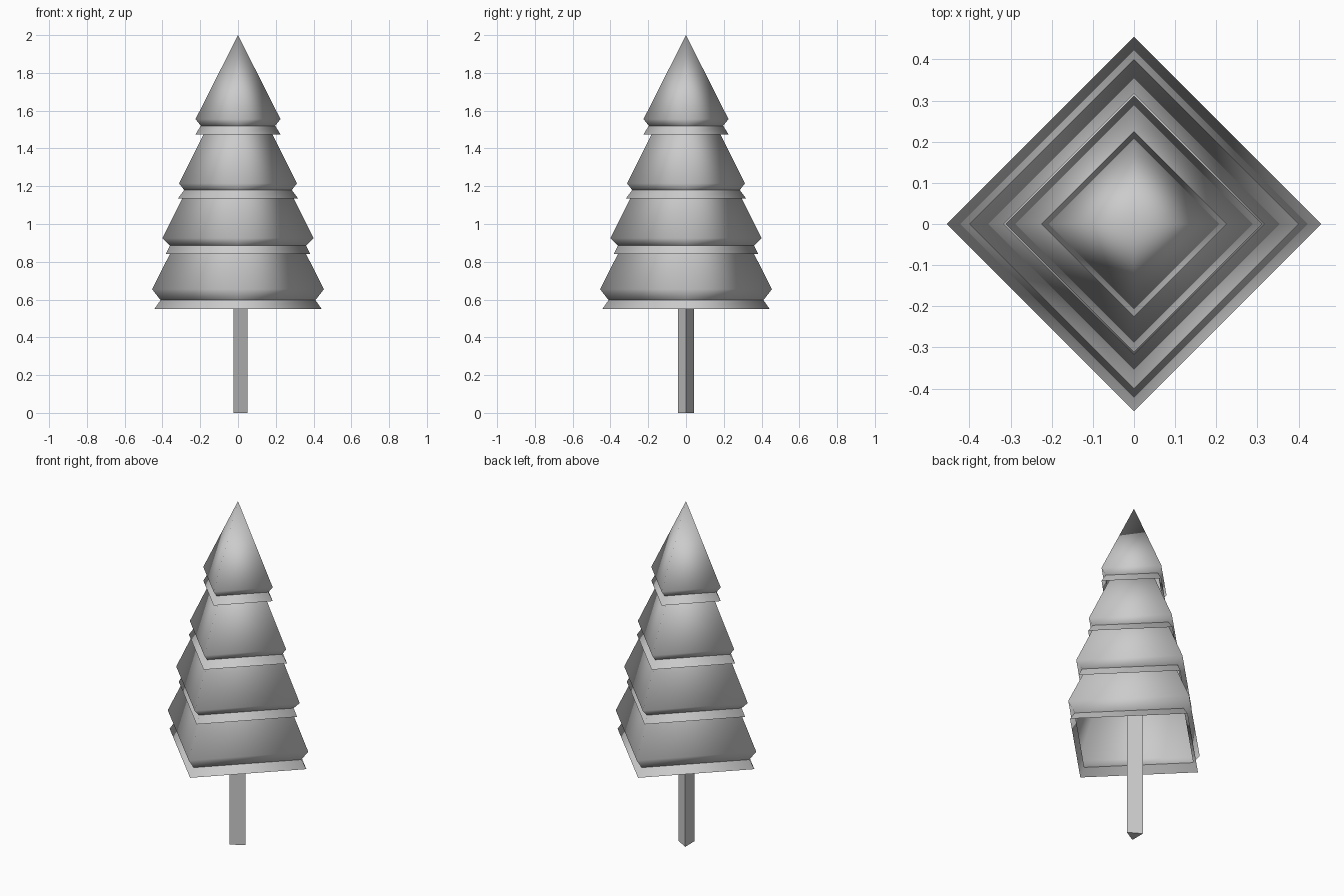
import bpy, bmesh
from math import cos, sin, tau

cube = bpy.data.objects.get("Cube")
if cube:
    bpy.data.objects.remove(cube)

grey = bpy.data.materials.new("light grey")
grey.use_nodes = True
grey.diffuse_color = (0.6, 0.6, 0.6, 1)
grey.node_tree.nodes["Principled BSDF"].inputs["Base Color"].default_value = (0.6, 0.6, 0.6, 1)


def finish(name, bm):
    mesh = bpy.data.meshes.new(name)
    bm.to_mesh(mesh)
    bm.free()
    mesh.materials.append(grey)
    obj = bpy.data.objects.new(name, mesh)
    bpy.context.collection.objects.link(obj)
    return obj


def ring(bm, sides, radius, z):
    return [bm.verts.new((radius * cos(tau * i / sides), radius * sin(tau * i / sides), z))
            for i in range(sides)]


def bridge(bm, low, high):
    n = len(low)
    return [bm.faces.new((low[i], low[(i + 1) % n], high[(i + 1) % n], high[i])) for i in range(n)]


def branch_tier(name, apex_z, rim, neck, hem):
    """Hollow four-sided cone, tucked in at the neck and flared out at the hem."""
    bm = bmesh.new()
    hem_ring, neck_ring, rim_ring = (ring(bm, 4, r, z) for r, z in (hem, neck, rim))
    bridge(bm, hem_ring, neck_ring)
    bridge(bm, neck_ring, rim_ring)
    apex = bm.verts.new((0, 0, apex_z))
    for i in range(4):
        bm.faces.new((rim_ring[i], rim_ring[(i + 1) % 4], apex))
    for face in bm.faces:
        face.smooth = True
    # Crease between the tucked neck and the flared hem
    for i in range(4):
        bm.edges.get((neck_ring[i], neck_ring[(i + 1) % 4])).smooth = False
    finish(name, bm)


# Branch tiers: apex height, then (radius, height) of rim, neck and hem
branch_tier("top_branches", 2.0, (0.225, 1.555), (0.197, 1.52), (0.225, 1.475))
branch_tier("upper_branches", 1.84, (0.312, 1.215), (0.285, 1.18), (0.318, 1.135))
branch_tier("middle_branches", 1.73, (0.4, 0.925), (0.36, 0.885), (0.383, 0.84))
branch_tier("lower_branches", 1.55, (0.455, 0.655), (0.41, 0.597), (0.443, 0.55))

# Three-sided trunk, flat faced and capped
bm = bmesh.new()
base, top = ring(bm, 3, 0.05, 0), ring(bm, 3, 0.05, 0.9)
bridge(bm, base, top)
bm.faces.new(base[::-1])
bm.faces.new(top)
finish("trunk", bm)
